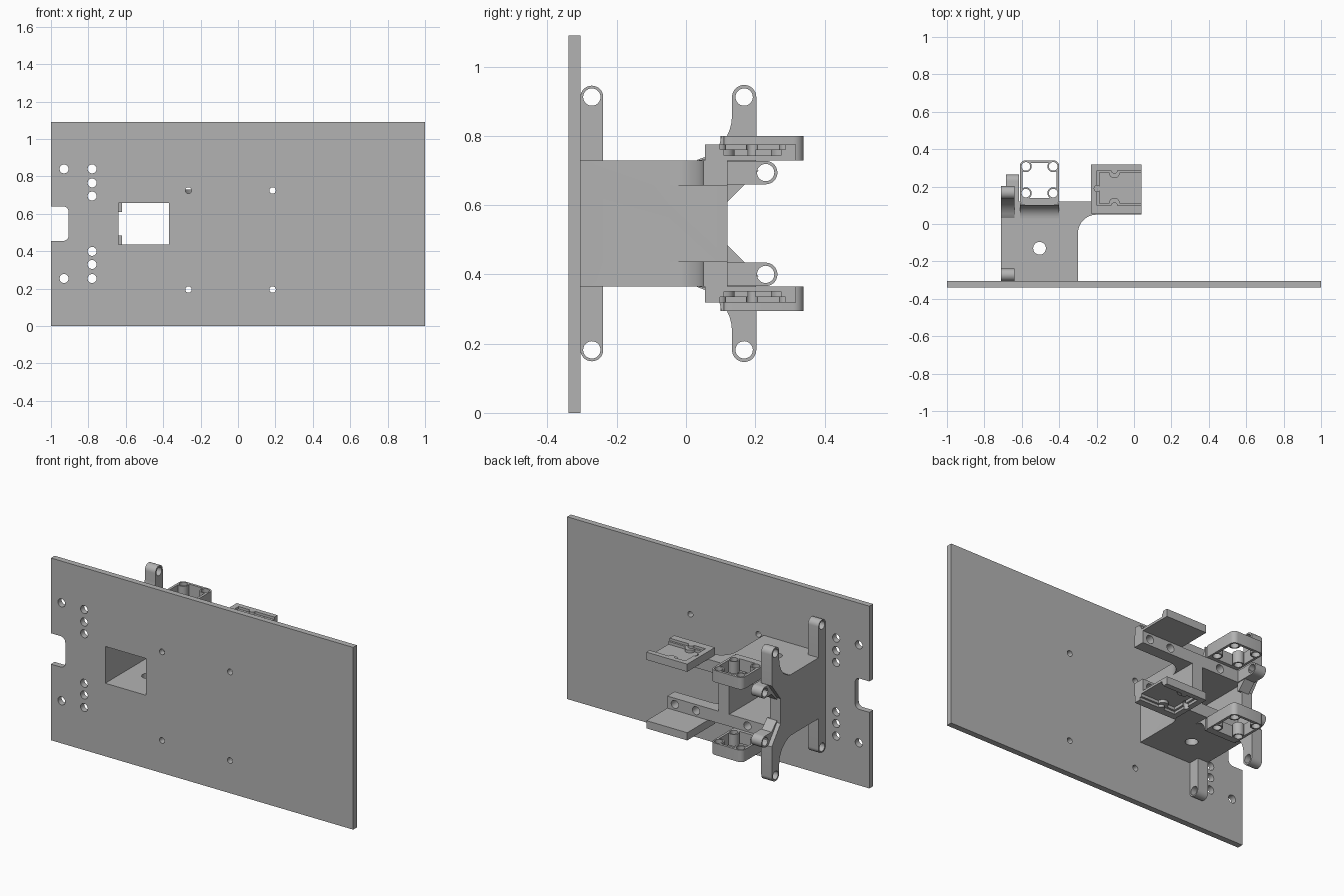
import bpy, bmesh, math
from mathutils import Vector

cube = bpy.data.objects.get("Cube")
if cube:
    bpy.data.objects.remove(cube, do_unlink=True)

MID = 0.547  # height of the symmetry plane of the bracket

grey = bpy.data.materials.new("plain_grey")
grey.use_nodes = True
grey.diffuse_color = (0.45, 0.45, 0.45, 1)
grey.node_tree.nodes["Principled BSDF"].inputs["Base Color"].default_value = (0.45, 0.45, 0.45, 1)


def arc(cx, cy, r, start, end, n=10):
    angles = [math.radians(start + (end - start) * i / n) for i in range(n + 1)]
    return [(cx + r * math.cos(a), cy + r * math.sin(a)) for a in angles]


def circle(cx, cy, r, n=32):
    return arc(cx, cy, r, 0, 360, n)[:-1]


def rect(x0, x1, y0, y1):
    return [(x0, y0), (x1, y0), (x1, y1), (x0, y1)]


def round_rect(x0, x1, y0, y1, r):
    return (arc(x1 - r, y1 - r, r, 0, 90, 6) + arc(x0 + r, y1 - r, r, 90, 180, 6)
            + arc(x0 + r, y0 + r, r, 180, 270, 6) + arc(x1 - r, y0 + r, r, 270, 360, 6))


def prism(name, profile, axis, a, b):
    """Extrude a flat profile along an axis; the origin lies on the symmetry plane."""
    def place(p, t):
        x, y, z = {"x": (t, *p), "y": (p[0], t, p[1]), "z": (*p, t)}[axis]
        return Vector((x, y, z - MID))
    bm = bmesh.new()
    low = bm.faces.new([bm.verts.new(place(p, a)) for p in profile])
    top = bmesh.ops.extrude_face_region(bm, geom=[low])["geom"]
    shift = place((0, 0), b) - place((0, 0), a)
    bmesh.ops.translate(bm, vec=shift, verts=[v for v in top if isinstance(v, bmesh.types.BMVert)])
    if len(bm.faces) == len(profile) + 1:
        bm.faces.new(list(reversed(low.verts)))
    bmesh.ops.recalc_face_normals(bm, faces=bm.faces)
    mesh = bpy.data.meshes.new(name)
    bm.to_mesh(mesh)
    bm.free()
    obj = bpy.data.objects.new(name, mesh)
    bpy.context.collection.objects.link(obj)
    obj.location.z = MID
    return obj


def combine(obj, tools, operation="DIFFERENCE"):
    for tool in tools:
        mod = obj.modifiers.new("combine", "BOOLEAN")
        mod.operation, mod.solver, mod.object = operation, "EXACT", tool
    bake(obj)
    for tool in tools:
        bpy.data.objects.remove(tool, do_unlink=True)


def bake(obj):
    bpy.context.view_layer.update()
    graph = bpy.context.evaluated_depsgraph_get()
    mesh = bpy.data.meshes.new_from_object(obj.evaluated_get(graph))
    obj.modifiers.clear()
    obj.data = mesh


def finish(obj, mirrored=False):
    if mirrored:
        mod = obj.modifiers.new("mirror", "MIRROR")
        mod.use_axis = (False, False, True)
        mod.use_mirror_merge = False
        bake(obj)
    obj.data.materials.clear()
    obj.data.materials.append(grey)
    bpy.ops.object.select_all(action="DESELECT")
    obj.select_set(True)
    bpy.context.view_layer.objects.active = obj
    bpy.ops.object.shade_smooth_by_angle(angle=math.radians(30))


def hole(cx, cy, r, axis, a, b):
    return prism("cutter", circle(cx, cy, r), axis, a, b)


# Large front panel with window, edge notch and screw holes
panel = prism("front_panel", rect(-1, 1, 0, 1.09), "y", -0.34, -0.305)
cuts = [prism("cutter", rect(-0.64, -0.37, 0.437, 0.657), "y", -0.5, -0.2),
        prism("cutter", round_rect(-1.2, -0.905, 0.455, 0.64, 0.03), "y", -0.5, -0.2)]
for x, z in [(-0.93, 0.84)] + [(-0.78, z) for z in (0.84, 0.765, 0.695)]:
    cuts += [hole(x, h, 0.024, "y", -0.5, -0.2) for h in (z, 2 * MID - z)]
for x in (-0.265, 0.185):
    cuts += [hole(x, z, 0.017, "y", -0.5, -0.2) for z in (0.725, 0.195)]
combine(panel, cuts)
finish(panel)

# Hollow bracket body with a filleted pair of side arms
outline = ([(-0.71, -0.305), (-0.30, -0.305)] + arc(-0.20, -0.05, 0.10, 180, 90)
           + [(0.04, 0.05), (0.04, 0.12), (-0.71, 0.12)])
body = prism("bracket_body", outline, "z", 0.365, 0.729)
cuts = [prism("cutter", rect(-0.64, -0.37, 0.437, 0.657), "y", -0.5, 0.5),
        prism("cutter", rect(-0.30, 0.5, 0.437, 0.657), "y", -0.28, 0.5),
        hole(-0.505, -0.13, 0.034, "z", 0, 1)]
for z in (0.40, 2 * MID - 0.40):
    cuts += [hole(x, z, 0.024, "y", 0.0, 0.3) for x in (-0.01, -0.15)]
    cuts.append(hole(-0.49, z, 0.024, "y", 0.02, 0.3))
combine(body, cuts)
finish(body)

# Front mounting lugs, standing against the panel
lug = prism("front_lug", [(-0.305, 0.70), (-0.24, 0.70)] + arc(-0.272, 0.912, 0.033, 0, 180, 16),
            "x", -0.71, -0.64)
combine(lug, [hole(-0.272, 0.912, 0.025, "x", -1, 0)])
finish(lug, True)

# Rear mounting lugs, flared into the side wall with a sloped gusset below
profile = ([(0.0, 0.70), (0.05, 0.62), (0.119, 0.62), (0.203, 0.729)]
           + arc(0.168, 0.912, 0.035, 0, 180, 16)
           + arc(0.0, 0.86, 0.133, 0, -75, 8))
lug = prism("rear_lug", profile, "x", -0.71, -0.64)
combine(lug, [hole(0.168, 0.912, 0.025, "x", -1, 0)])
finish(lug, True)

# Short lugs reaching backwards
lug = prism("short_lug", [(0.10, 0.66)] + arc(0.23, 0.694, 0.034, -90, 90, 16) + [(0.10, 0.728)],
            "x", -0.685, -0.615)
combine(lug, [hole(0.23, 0.694, 0.025, "x", -1, 0)])
finish(lug, True)

# Gussets between the side wall and the short lugs
gusset = prism("lug_gusset", [(0.11, 0.61), (0.12, 0.61), (0.21, 0.70), (0.11, 0.70)],
               "x", -0.685, -0.62)
finish(gusset, True)

# Square frames with four screw bosses
frame = prism("boss_frame", round_rect(-0.61, -0.40, 0.10, 0.34, 0.03), "z", 0.729, 0.80)
combine(frame, [prism("cutter", round_rect(-0.595, -0.415, 0.14, 0.325, 0.02), "z", 0.6, 0.9)])
spots = [(x, y) for x in (-0.578, -0.432) for y in (0.165, 0.308)]
combine(frame, [hole(x, y, 0.031, "z", 0.729, 0.80) for x, y in spots], "UNION")
combine(frame, [hole(x, y, 0.023, "z", 0.6, 0.9) for x, y in spots])
finish(frame, True)

# Curved fillet joining each frame to the body
fillet = prism("frame_fillet", [(0.11, 0.725)] + [(0.11, 0.80)] + arc(0.03, 0.80, 0.071, 0, -90),
               "x", -0.61, -0.40)
finish(fillet, True)


# Stepped seats on the arm ends, open towards the free end
def seat_outline(grow):
    x0, y0, y1, r = -0.185 - grow, 0.11 - grow, 0.275 + grow, 0.03 - grow
    return ([(x0, y0)] + arc(-0.105, y0, r, 180, 0, 8) + [(0.1, y0), (0.1, y1)]
            + arc(-0.105, y1, r, 0, -180, 8) + [(x0, y1)])


seat = prism("arm_seat", rect(-0.23, 0.04, 0.055, 0.317), "z", 0.729, 0.775)
combine(seat, [prism("cutter", seat_outline(0.012), "z", 0.76, 0.9),
               prism("cutter", seat_outline(0), "z", 0.743, 0.9),
               hole(-0.197, 0.19, 0.016, "z", 0.735, 0.9)])
finish(seat, True)
